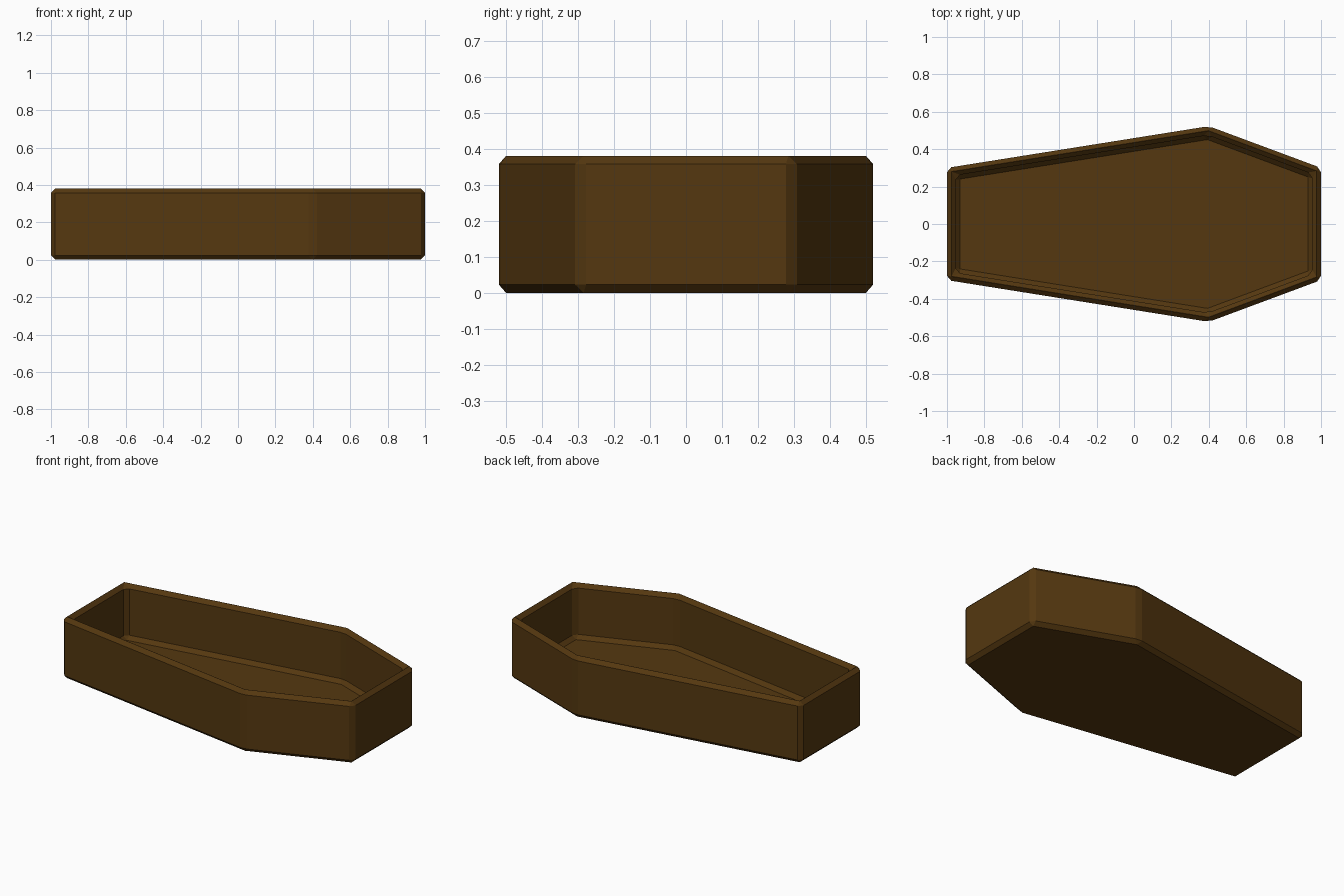
import bpy, bmesh
from mathutils import Vector
from mathutils.geometry import intersect_line_line

if "Cube" in bpy.data.objects:
    bpy.data.objects.remove(bpy.data.objects["Cube"])

H, T, B = 0.38, 0.047, 0.023   # height, wall thickness, chamfer
OUTLINE = [Vector(p) for p in [(-1, -0.30, 0), (0.40, -0.523, 0), (1, -0.30, 0),
                               (1, 0.30, 0), (0.40, 0.523, 0), (-1, 0.30, 0)]]


def inset(points, d):
    """Move every side of the counter-clockwise outline inwards by d."""
    n = len(points)
    sides = []
    for i in range(n):
        a, b = points[i], points[(i + 1) % n]
        u = (b - a).normalized()
        off = Vector((-u.y, u.x, 0)) * d
        sides.append((a + off, b + off))
    return [intersect_line_line(*sides[i - 1], *sides[i])[0] for i in range(n)]


def ring(bm, d, z, c):
    """Inset outline at height z, corners cut by c."""
    pts = inset(OUTLINE, d)
    n = len(pts)
    verts = []
    for i, p in enumerate(pts):
        for q in (pts[i - 1], pts[(i + 1) % n]):
            v = p + (q - p).normalized() * c
            verts.append(bm.verts.new((v.x, v.y, z)))
    return verts


# Wood colour
wood = bpy.data.materials.new("dark_brown_wood")
wood.diffuse_color = (0.09, 0.039, 0.005, 1)
wood.use_nodes = True
wood.node_tree.nodes["Principled BSDF"].inputs["Base Color"].default_value = wood.diffuse_color

# Open box: rings from the underside, up the outside, over the rim, down to the floor
bm = bmesh.new()
profile = [(B, 0, 0), (0, B, B), (0, H - B, B), (B, H, 0),
           (T - B, H, 0), (T, H - B, B), (T, T + B, B), (T + B, T, 0)]
rings = [ring(bm, *p) for p in profile]
for low, high in zip(rings, rings[1:]):
    n = len(low)
    for i in range(n):
        j = (i + 1) % n
        bm.faces.new((low[i], low[j], high[j], high[i]))
bm.faces.new(rings[0][::-1])   # underside
bm.faces.new(rings[-1])        # inner floor
bmesh.ops.remove_doubles(bm, verts=bm.verts, dist=0.0002)
bmesh.ops.recalc_face_normals(bm, faces=bm.faces)

mesh = bpy.data.meshes.new("open_box")
bm.to_mesh(mesh)
bm.free()
mesh.materials.append(wood)
bpy.context.collection.objects.link(bpy.data.objects.new("open_box", mesh))
